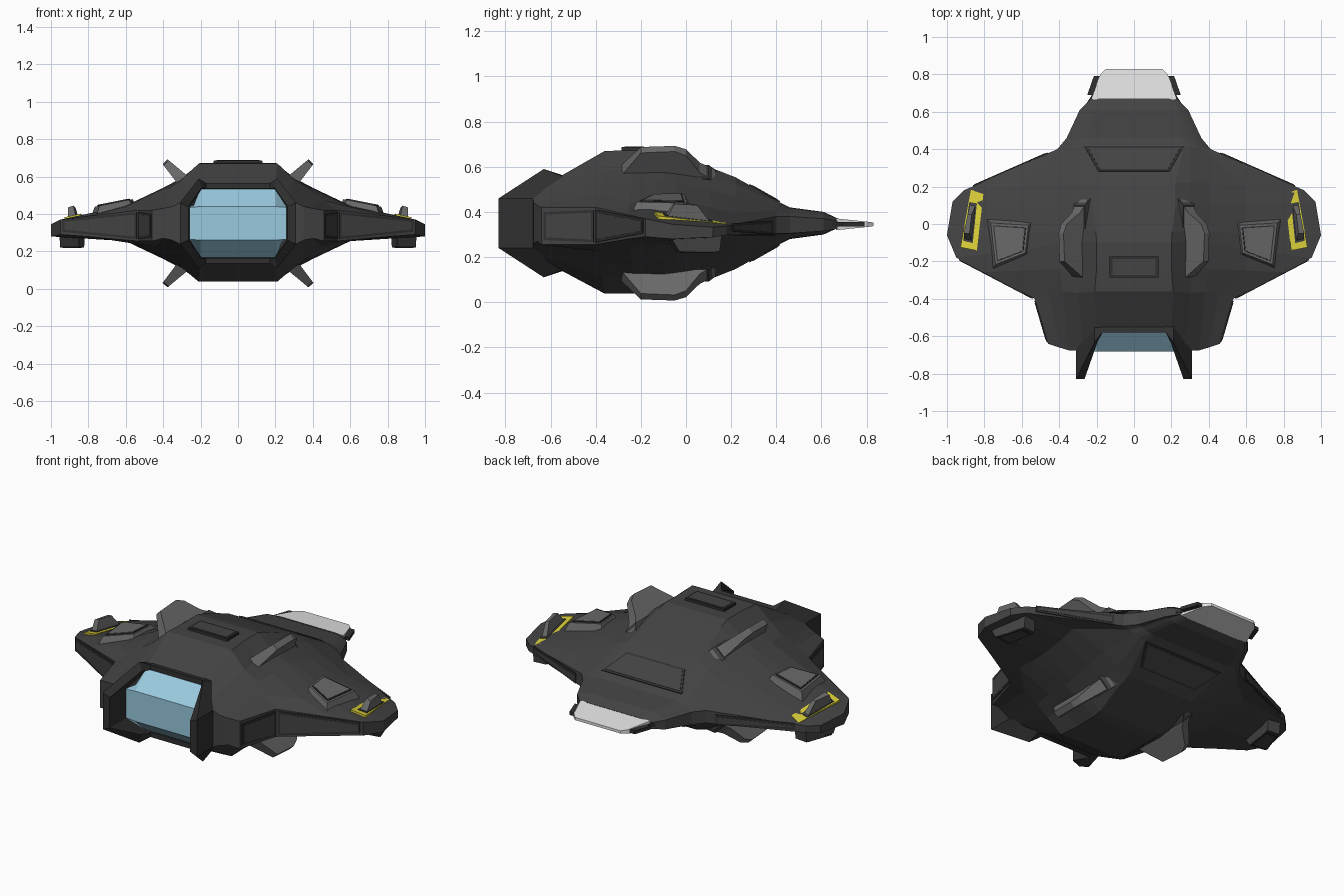
import bpy, bmesh
from mathutils import Vector as V

if "Cube" in bpy.data.objects:
    bpy.data.objects.remove(bpy.data.objects["Cube"])

def mat(name, r, g, b):
    m = bpy.data.materials.new(name)
    m.diffuse_color = (r, g, b, 1)
    m.use_nodes = True
    m.node_tree.nodes["Principled BSDF"].inputs["Base Color"].default_value = m.diffuse_color
    return m

HULL = mat("hull_charcoal", .056, .056, .056)
DARK = mat("trim_black", .03, .03, .03)
GREY = mat("fin_grey", .14, .14, .14)
LIGHT = mat("tail_light_grey", .78, .78, .78)
YELLOW = mat("marking_yellow", .68, .61, .04)
GLASS = mat("canopy_blue", .32, .59, .74)
MID = .35  # height of the mirror plane between top and belly

def flip(p, sx=1, sz=1):
    return V((p[0] * sx, p[1], p[2] if sz > 0 else 2 * MID - p[2]))

def loft(name, rings, m, caps=True, closed=False):
    """Skin a list of equal closed loops."""
    bm = bmesh.new()
    vs = [[bm.verts.new(p) for p in r] for r in rings]
    n = len(vs[0])
    pairs = list(zip(vs, vs[1:])) + ([(vs[-1], vs[0])] if closed else [])
    for a, b in pairs:
        for i in range(n):
            j = (i + 1) % n
            bm.faces.new((a[i], a[j], b[j], b[i]))
    if caps == "strip":  # quads linking the upper and lower halves
        for r in (vs[0], vs[-1]):
            for i in range(n // 2 - 1):
                bm.faces.new((r[i], r[i + 1], r[n - 2 - i], r[n - 1 - i]))
    elif caps:
        bm.faces.new(vs[0])
        bm.faces.new(vs[-1])
    bmesh.ops.recalc_face_normals(bm, faces=bm.faces)
    me = bpy.data.meshes.new(name)
    bm.to_mesh(me)
    bm.free()
    me.materials.append(m)
    bpy.context.collection.objects.link(bpy.data.objects.new(name, me))

def copies(name, rings, m, sides=(1, -1), levels=(1,)):
    for sx in sides:
        for sz in levels:
            tag = ("_right" if sx > 0 else "_left") if len(sides) > 1 else ""
            tag += ("_upper" if sz > 0 else "_lower") if len(levels) > 1 else ""
            loft(name + tag, [[flip(p, sx, sz) for p in r] for r in rings], m)

def inset(pts, d):
    n = len(pts)
    return [p + d * ((pts[i - 1] - p).normalized() + (pts[(i + 1) % n] - p).normalized())
            for i, p in enumerate(pts)]

def panel(name, pts, m=HULL, rim=.014, **kw):
    """Thin dark plate with a coloured centre, lying on the surface."""
    pts = [V(p) for p in pts]
    c = sum(pts, V()) / len(pts)
    n = (pts[1] - pts[0]).cross(pts[-1] - pts[0]).normalized()
    if n.dot(c - V((0, 0, MID))) < 0:
        n = -n
    copies(name + "_rim", [[p - n * .004 for p in pts], [p + n * .005 for p in pts]], DARK, **kw)
    q = inset(pts, rim)
    copies(name, [[p - n * .001 for p in q], [p + n * .007 for p in q]], m, **kw)

def ring(half, low=None):
    """Full loop from a half section on the right, mirrored left and down."""
    low = low or [flip(p, 1, -1) for p in half]
    return ([flip(p, -1) for p in half[::-1]] + [V(p) for p in half]
            + low[::-1] + [flip(p, -1) for p in low])

# Main hull with wings, as half sections from roof edge to wing edge
def section(half, edge_sum):
    low = [flip(p, 1, -1) for p in half]
    low[0].z = max(low[0].z, .038)
    low[-1].z = edge_sum - half[-1][2]
    return ring(half, low)

def wing(y, a, zt, zc, zd, w, yw, ze, edge_sum):
    return section([(a, y, zt), (.3, y, zc + .053), (.4, y, zc),
                    (.6, (y + yw) / 2, zd), (w, yw, ze)], edge_sum)

def tail(y, yw, a, w, zt, ze):
    k = [i / 4 for i in range(5)]
    return section([(a + (w - a) * t, y + (yw - y) * t, zt + (ze - zt) * t * t) for t in k], .685)

loft("hull", [
    section([(.2, -.57, .55), (.27, -.68, .48), (.35, -.675, .44), (.4, -.66, .43), (.46, -.64, .42)], .675),
    section([(.21, -.36, .67), (.3, -.37, .585), (.38, -.36, .53), (.45, -.38, .475), (.53, -.4, .42)], .675),
    wing(-.24, .2, .673, .535, .44, .8, -.258, .388, .667),
    wing(-.1, .2, .673, .54, .445, .95, -.18, .37, .66),
    wing(-.04, .205, .655, .53, .445, 1, -.06, .345, .625),
    wing(.1, .22, .6, .5, .42, .97, .12, .332, .62),
    wing(.22, .22, .553, .47, .395, .91, .18, .338, .635),
    tail(.42, .4, .27, .41, .44, .38),
    tail(.46, .46, .24, .36, .42, .38),
    tail(.61, .61, .2, .29, .4, .37),
    tail(.67, .67, .17, .23, .372, .36)], HULL, caps="strip")

# Nose frame with forward cheeks
loft("nose_frame", [
    ring([(.17, -.54, .56), (.21, -.54, .555), (.31, -.66, .46)]),
    ring([(.17, -.58, .565), (.21, -.63, .59), (.31, -.83, .46)]),
    ring([(.17, -.58, .535), (.195, -.63, .54), (.265, -.83, .44)]),
    ring([(.17, -.54, .53), (.195, -.54, .53), (.26, -.62, .44)])], DARK, caps=False, closed=True)

# Canopy glass
loft("canopy_glass", [ring([(.2, -.56, .535), (.26, -.56, .45)]),
                      ring([(.2, -.58, .53), (.26, -.59, .45)]),
                      ring([(.2, -.683, .44), (.26, -.683, .435)])], GLASS)

# Tail plate and its side beams
plate = [(.23, .665, .026), (.18, .8, .012), (.15, .83, .008)]
plate = [(-x, y, h) for x, y, h in plate] + plate[::-1]
loft("tail_plate", [[(x, y, .345 + s * h) for x, y, h in plate] for s in (-1, 1)], LIGHT)
beam = [(.2, .6), (.27, .62), (.225, .69), (.25, .69), (.215, .79), (.17, .79)]
copies("tail_beam", [[(x, y, z) for x, y in beam] for z in (.335, .355)], DARK)

# Four diagonal fins with long roots
def fin(prof, t0, t1):
    return [[V((.285 + .105 * t, y, .57 + .11 * t)) + V((.72, 0, -.69)) * s * (t0 + (t1 - t0) * t)
             for y, t in prof] for s in (-1, 1)]

copies("fin", fin([(-.31, -.1), (-.2, .95), (-.05, 1), (0, .85), (.06, .25), (.13, -.1)], .036, .018),
       GREY, levels=(1, -1))
copies("fin_root", fin([(-.35, -.2), (-.33, .08), (.1, .08), (.14, -.2)], .044, .038), HULL, levels=(1, -1))

# Roof hatch
hatch = [(-.13, -.285), (.13, -.285), (.13, -.175), (-.13, -.175)]
loft("roof_hatch", [[(x, y, z) for x, y in hatch] for z in (.66, .682)], DARK)
panel("roof_hatch_cover", [(x * .98, y, .682) for x, y in hatch], rim=.012, sides=(1,))

# Rear deck panels, top and belly
panel("rear_deck_panel", [(x, y, .553 - (y - .22) * .565) for x, y in
                          ((-.265, .415), (.265, .415), (.19, .28), (-.19, .28))],
      sides=(1,), levels=(1, -1))

# Panels on the blunt wing edges
def edge_panel(name, a, b, ha, hb, z=.3375):
    panel(name, [(*p, z + h) for p, h in ((a, ha), (b, hb), (b, -hb), (a, -ha))], rim=.012)

edge_panel("leading_edge_panel", (.54, -.395), (.935, -.188), .072, .032)
edge_panel("cheek_panel", (.463, -.63), (.528, -.408), .062, .072)
edge_panel("trailing_edge_panel", (.46, .378), (.86, .202), .03, .018, .331)

# Raised pods on the wings
pod = [(.545, .01), (.785, .025), (.755, -.24), (.565, -.165)]
shrunk = [(.665 + (x - .665) * .84, -.095 + (y + .095) * .84) for x, y in pod]
pod_top = [V((x, y, .476 - (x - .58) * .2)) for x, y in shrunk]
copies("wing_pod", [[(x, y, .435 - (x - .58) * .22) for x, y in pod], pod_top], GREY)
panel("wing_pod_cover", inset(pod_top, .012), GREY, rim=.006)

# Yellow wing tip markings with a dark centre and a winglet
def tip(pts, h):
    return [V((x, y, .398 - .19 * (x - .85) - .15 * (y + .13) + h)) for x, y in pts]

mark = [(.805, .16), (.872, .183), (.928, -.125), (.84, -.142)]
copies("tip_marking", [tip(mark, -.03), tip(mark, 0)], YELLOW)
core = [(.84, .11), (.88, .118), (.912, -.09), (.862, -.102)]
copies("tip_marking_core", [tip(core, -.02), tip(core, .004)], HULL)
crest = [(.868, .05, .432), (.89, .05, .43), (.91, -.05, .435), (.88, -.05, .445)]
copies("winglet", [tip(inset([V(p) for p in core], .004), -.01), crest], GREY)

# Blocks under the wing tips
block = [(.82, .15), (.9, .16), (.955, -.08), (.85, -.1)]
copies("tip_block", [[(x, y, .31) for x, y in block],
                     [(x * .96 + .035, y * .75 + .03, .225) for x, y in block]], HULL)
panel("tip_block_panel", [(x * .94 + .053, y * .62 + .034, .225) for x, y in block], rim=.01)
